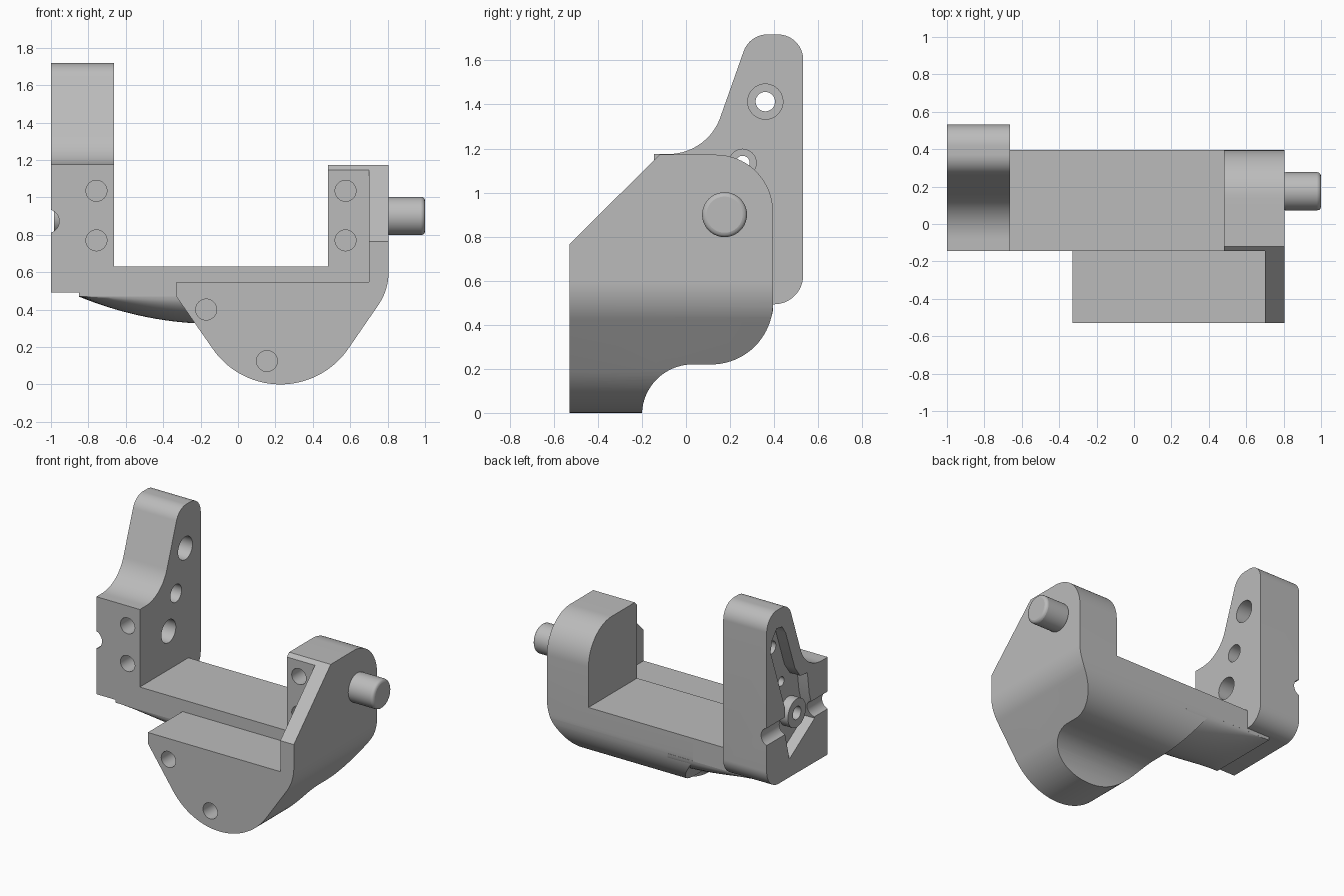
import bpy, bmesh, math

if "Cube" in bpy.data.objects:
    bpy.data.objects.remove(bpy.data.objects["Cube"])

# One plain grey material
grey = bpy.data.materials.new("plain_grey")
grey.use_nodes = True
tone = (0.5, 0.5, 0.5, 1)
grey.diffuse_color = tone
grey.node_tree.nodes["Principled BSDF"].inputs["Base Color"].default_value = tone


def arc(cu, cv, r, start, end, steps=20):
    """Points on an arc, angles in degrees."""
    angles = [math.radians(start + (end - start) * i / steps) for i in range(steps + 1)]
    return [(cu + r * math.cos(a), cv + r * math.sin(a)) for a in angles]


def finish(name, bm):
    bmesh.ops.recalc_face_normals(bm, faces=bm.faces)
    mesh = bpy.data.meshes.new(name)
    bm.to_mesh(mesh)
    bm.free()
    mesh.materials.append(grey)
    obj = bpy.data.objects.new(name, mesh)
    bpy.context.collection.objects.link(obj)
    return obj


def prism(name, outline, axis, lo, hi):
    """Extrude an outline: (y, z) along x, or (x, z) along y."""
    bm = bmesh.new()
    place = (lambda u, v: (lo, u, v)) if axis == "x" else (lambda u, v: (u, lo, v))
    face = bm.faces.new([bm.verts.new(place(u, v)) for u, v in outline])
    out = bmesh.ops.extrude_face_region(bm, geom=[face])["geom"]
    shift = (hi - lo, 0, 0) if axis == "x" else (0, hi - lo, 0)
    bmesh.ops.translate(bm, vec=shift,
                        verts=[g for g in out if isinstance(g, bmesh.types.BMVert)])
    return finish(name, bm)


def box(name, x0, x1, y0, y1, z0, z1):
    return prism(name, [(y0, z0), (y1, z0), (y1, z1), (y0, z1)], "x", x0, x1)


def rod(name, u, v, r, axis, lo, hi):
    return prism(name, arc(u, v, r, 0, 360, 40)[:-1], axis, lo, hi)


def activate(obj):
    bpy.ops.object.select_all(action="DESELECT")
    obj.select_set(True)
    bpy.context.view_layer.objects.active = obj


def carve(obj, tool, operation="DIFFERENCE"):
    mod = obj.modifiers.new("carve", "BOOLEAN")
    mod.operation = operation
    mod.solver = "EXACT"
    mod.object = tool
    activate(obj)
    bpy.ops.object.modifier_apply(modifier=mod.name)
    bpy.data.objects.remove(tool)


# Main body: rounded front outline crossed with the side outline
front_outline = ([(-0.33, 1.3), (-0.33, 0.47)] + arc(0.227, 0.44, 0.44, 215, 325, 40)
                 + arc(0.495, 0.6, 0.31, -35, 0, 12) + [(0.805, 1.3)])
side_outline = ([(-0.53, -0.1), (-0.53, 0.765), (-0.12, 1.172)]
                + arc(0.135, 0.912, 0.26, 90, 0)
                + arc(0.115, 0.5, 0.28, 0, -90)
                + arc(0.03, -0.01, 0.23, 90, 180) + [(-0.2, -0.1)])
body = prism("body", front_outline, "y", -0.7, 0.6)
carve(body, prism("side_cutter", side_outline, "x", -0.6, 1.0), "INTERSECT")
carve(body, box("ledge_cutter", -1, 0.7, -1, -0.145, 0.547, 2))
carve(body, box("saddle_cutter", -1, 0.482, -0.5, 1, 0.63, 2))
for x, z, y in [(0.575, 1.035, -0.145), (0.575, 0.77, -0.145),
                (-0.17, 0.4, -0.53), (0.155, 0.125, -0.53)]:
    carve(body, rod("hole_cutter", x, z, 0.056, "y", y - 0.1, y + 0.2))

# Bridge between the body and the tall plate
bridge = box("bridge", -0.85, -0.33, -0.145, 0.395, 0.47, 0.63)

# Tapered rounded belly under the bridge
bm = bmesh.new()
rows = []
for i in range(17):
    t = i / 16
    depth = 0.002 + 0.145 * (1 - (1 - t) ** 2)
    ring = arc(0, 0, 1, 180, 360, 24)
    rows.append([bm.verts.new((-0.85 + 0.72 * t, 0.125 + 0.27 * u, 0.471 + depth * v))
                 for u, v in ring])
for a, b in zip(rows, rows[1:]):
    for j in range(len(a)):
        k = (j + 1) % len(a)
        bm.faces.new((a[j], a[k], b[k], b[j]))
bm.faces.new(rows[0])
bm.faces.new(rows[-1])
belly = finish("belly", bm)

# Tall plate with a swept front edge
plate_outline = ([(-0.145, 0.49)] + arc(0.4, 0.625, 0.132, -90, 0)
                 + arc(0.417, 1.603, 0.115, 0, 90)
                 + arc(0.37, 1.603, 0.115, 90, 161)
                 + arc(-0.08, 1.425, 0.25, -19, -90) + [(-0.145, 1.175)])
plate = prism("tall_plate", plate_outline, "x", -1, -0.662)

# Recess and cable groove on the plate's outer face
recess_outline = [(0.49, 1.45), (0.47, 1.53), (0.42, 1.59), (0.36, 1.58), (0.32, 1.52),
                  (0.22, 1.24), (0.16, 1.16), (0.08, 1.15), (0.06, 1.0), (0.0, 0.8),
                  (0.28, 0.62), (0.33, 0.82), (0.33, 1.0)]
carve(plate, prism("recess_cutter", recess_outline, "x", -1.1, -0.92))
carve(plate, rod("groove_cutter", -1.02, 0.872, 0.064, "y", -0.3, 0.7))

# Plate holes: stepped ones through the side, blind ones in the front
axle_y, axle_z = 0.175, 0.9
for y, z, wide, narrow in [(0.36, 1.413, 0.08, 0.044), (0.257, 1.135, 0.062, 0.032),
                           (axle_y, axle_z, 0.08, 0.045)]:
    carve(plate, rod("step_cutter", y, z, wide, "x", -0.8, -0.5))
    carve(plate, rod("through_cutter", y, z, narrow, "x", -1.1, -0.7))
for z in (1.035, 0.77):
    carve(plate, rod("hole_cutter", -0.757, z, 0.056, "y", -0.3, 0.055))

# Ring boss inside the recess
boss = rod("ring_boss", axle_y, axle_z, 0.1, "x", -0.985, -0.9)
carve(boss, rod("boss_cutter", axle_y, axle_z, 0.045, "x", -1.2, -0.7))

# Pivot peg with a softened tip
peg = rod("pivot_peg", axle_y, axle_z, 0.102, "x", 0.79, 1.0)
bevel = peg.modifiers.new("soft_tip", "BEVEL")
bevel.width = 0.02
bevel.segments = 3
bevel.limit_method = "ANGLE"
bevel.angle_limit = math.radians(50)

for obj in (body, bridge, belly, plate, boss, peg):
    activate(obj)
    bpy.ops.object.shade_smooth_by_angle(angle=math.radians(25))
